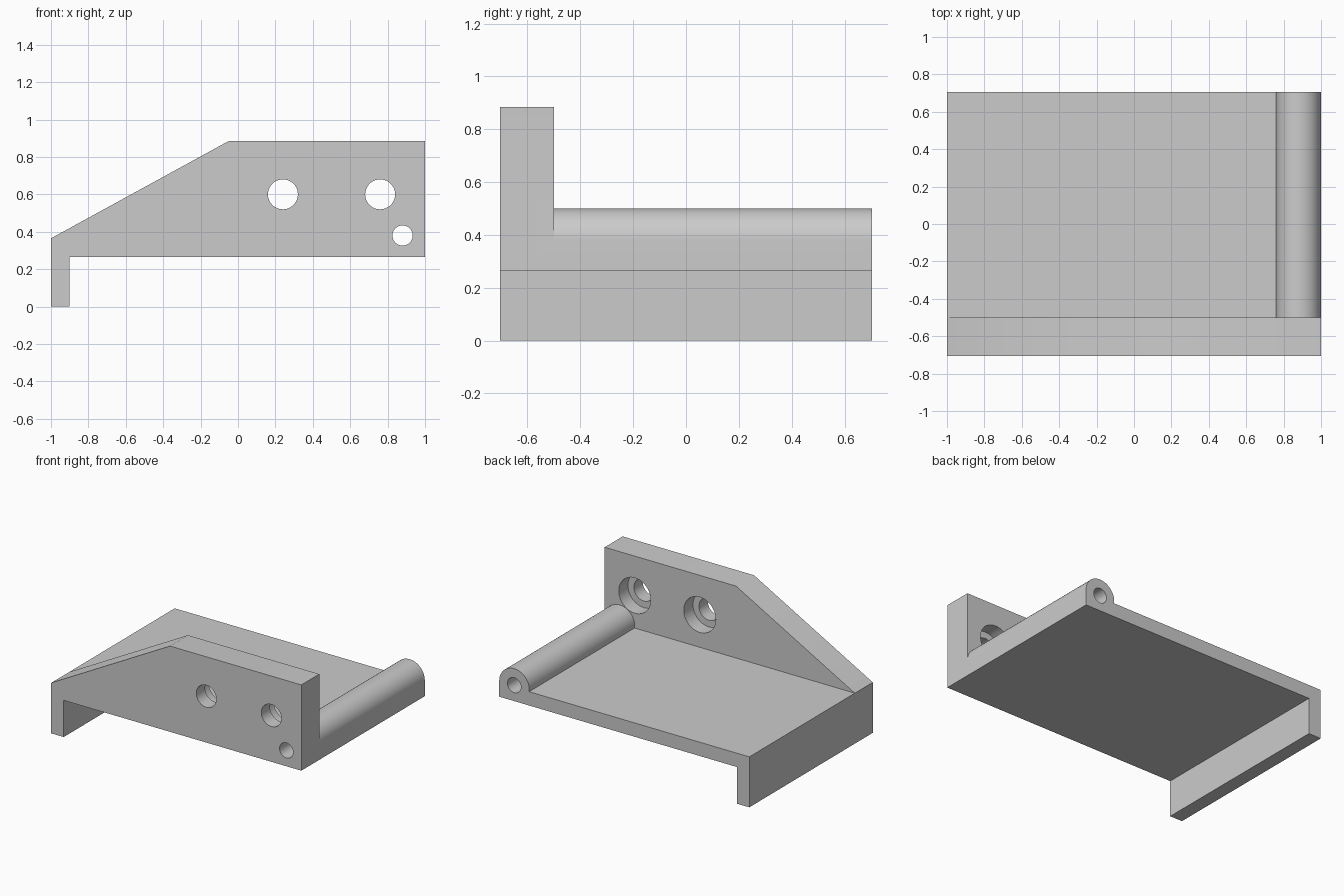
import bpy, bmesh
from math import sin, cos, pi, asin, radians

if "Cube" in bpy.data.objects:
    bpy.data.objects.remove(bpy.data.objects["Cube"], do_unlink=True)

grey = bpy.data.materials.new("plain grey")
grey.use_nodes = True
grey.diffuse_color = (0.6, 0.6, 0.6, 1)
grey.node_tree.nodes["Principled BSDF"].inputs["Base Color"].default_value = (0.6, 0.6, 0.6, 1)

FRONT, WALL_BACK, BACK = -0.705, -0.5, 0.705
BOTTOM, TOP = 0.265, 0.365          # plate faces
PIN_X, PIN_Z, BARREL_R = 0.88, 0.38, 0.12


def extrude(name, points, y0, y1):
    """Solid from an (x, z) outline, running from y0 to y1."""
    bm = bmesh.new()
    face = bm.faces.new([bm.verts.new((x, y0, z)) for x, z in points])
    new = bmesh.ops.extrude_face_region(bm, geom=[face])["geom"]
    moved = [g for g in new if isinstance(g, bmesh.types.BMVert)]
    bmesh.ops.translate(bm, verts=moved, vec=(0, y1 - y0, 0))
    bmesh.ops.recalc_face_normals(bm, faces=bm.faces)
    mesh = bpy.data.meshes.new(name)
    bm.to_mesh(mesh)
    bm.free()
    mesh.materials.append(grey)
    obj = bpy.data.objects.new(name, mesh)
    bpy.context.collection.objects.link(obj)
    return obj


def arc(x, z, r, start, end, steps):
    angles = [start + (end - start) * i / steps for i in range(steps + 1)]
    return [(x + r * cos(a), z + r * sin(a)) for a in angles]


def hole(x, z, r, y0, y1):
    return extrude("hole_cutter", arc(x, z, r, 0, 2 * pi, 48)[:-1], y0, y1)


def combine(target, other, operation):
    mod = target.modifiers.new("combine", 'BOOLEAN')
    mod.operation, mod.solver, mod.object = operation, 'EXACT', other
    bpy.context.view_layer.objects.active = target
    bpy.ops.object.modifier_apply(modifier=mod.name)
    bpy.data.objects.remove(other, do_unlink=True)


# Plate with the hanging lip on one side and the hinge barrel on the other
barrel_end = pi + asin((PIN_Z - TOP) / BARREL_R)
outline = [(-1, 0), (-0.9, 0), (-0.9, BOTTOM), (1, BOTTOM)]
outline += arc(PIN_X, PIN_Z, BARREL_R, 0, barrel_end, 32) + [(-1, TOP)]
bracket = extrude("hinged_bracket", outline, FRONT, BACK)

# Upright front wall with the sloping shoulder
wall = extrude("front_wall", [(-1, BOTTOM), (1, BOTTOM), (1, 0.885), (-0.05, 0.885), (-1, TOP)],
               FRONT, WALL_BACK)
combine(bracket, wall, 'UNION')

# Counterbored screw holes and the long pin hole
for x in (0.24, 0.76):
    combine(bracket, hole(x, 0.6, 0.08, FRONT - 0.1, WALL_BACK + 0.01), 'DIFFERENCE')
    combine(bracket, hole(x, 0.6, 0.128, WALL_BACK - 0.105, WALL_BACK + 0.01), 'DIFFERENCE')
combine(bracket, hole(PIN_X, PIN_Z, 0.054, FRONT - 0.1, BACK + 0.1), 'DIFFERENCE')

# Merge coplanar faces, then shade the round surfaces smooth
bm = bmesh.new()
bm.from_mesh(bracket.data)
bmesh.ops.remove_doubles(bm, verts=bm.verts, dist=0.0001)
bmesh.ops.dissolve_limit(bm, angle_limit=radians(0.5), verts=bm.verts, edges=bm.edges)
bm.to_mesh(bracket.data)
bm.free()
bpy.ops.object.select_all(action='DESELECT')
bracket.select_set(True)
bpy.context.view_layer.objects.active = bracket
bpy.ops.object.shade_smooth_by_angle(angle=radians(30))
